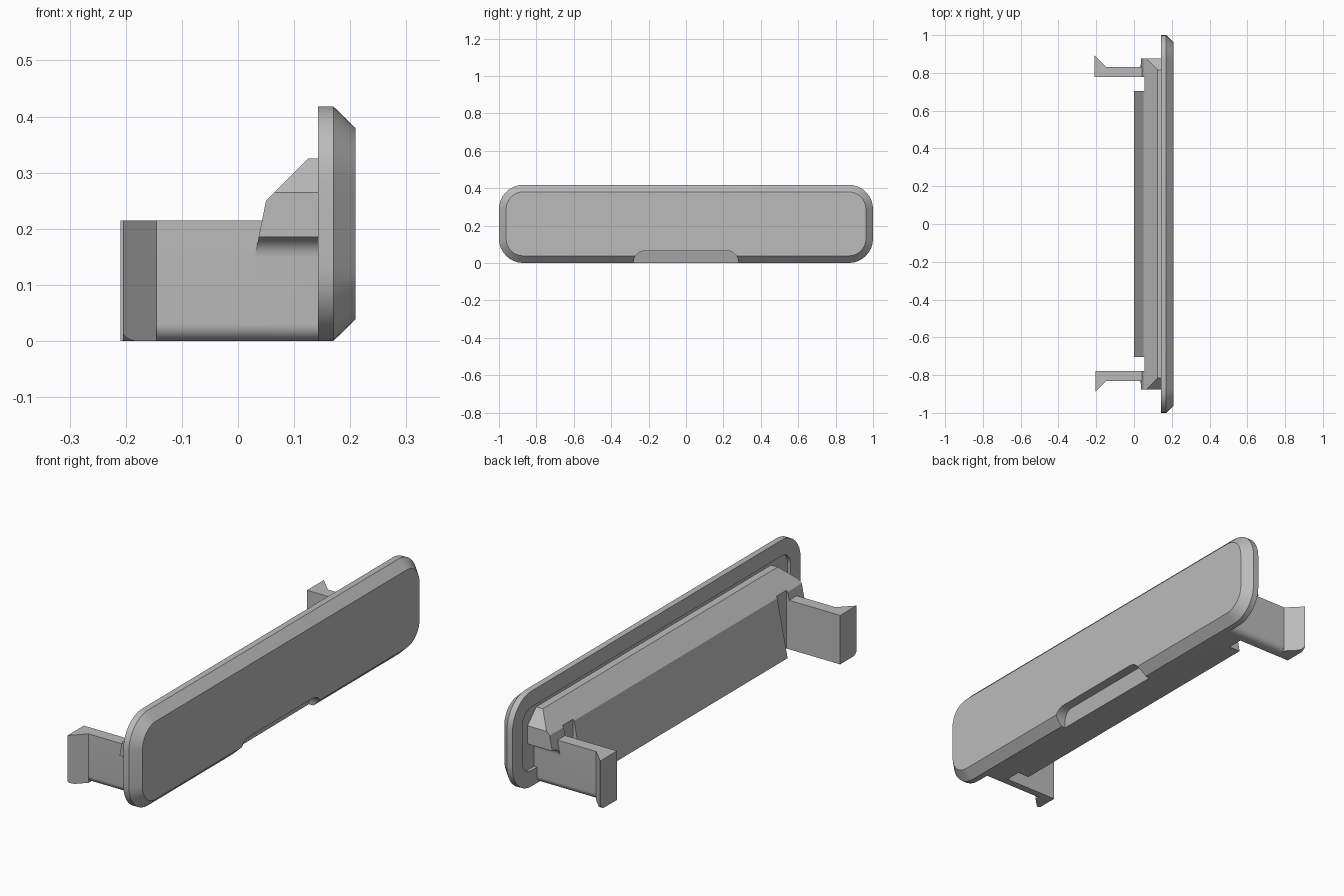
import bpy, bmesh, math
from mathutils import Vector

old = bpy.data.objects.get("Cube")
if old:
    bpy.data.objects.remove(old, do_unlink=True)

grey = bpy.data.materials.new("light_grey_plastic")
grey.use_nodes = True
colour = (0.5, 0.5, 0.5, 1)
grey.diffuse_color = colour
grey.node_tree.nodes["Principled BSDF"].inputs["Base Color"].default_value = colour


def arc(cu, cv, r, start, end, steps=8):
    """Points on an arc, angles in degrees."""
    angles = [math.radians(start + (end - start) * i / steps) for i in range(steps + 1)]
    return [(cu + r * math.cos(a), cv + r * math.sin(a)) for a in angles]


def finish(bm, name):
    bmesh.ops.recalc_face_normals(bm, faces=bm.faces[:])
    mesh = bpy.data.meshes.new(name)
    bm.to_mesh(mesh)
    bm.free()
    mesh.materials.append(grey)
    ob = bpy.data.objects.new(name, mesh)
    bpy.context.collection.objects.link(ob)
    return ob


def loft(rings):
    """Capped skin through rings of equal point count."""
    bm = bmesh.new()
    loops = [[bm.verts.new(p) for p in ring] for ring in rings]
    for a, b in zip(loops, loops[1:]):
        for i in range(len(a)):
            j = (i + 1) % len(a)
            bm.faces.new((a[i], a[j], b[j], b[i]))
    bm.faces.new(loops[0])
    bm.faces.new(loops[-1])
    bmesh.ops.recalc_face_normals(bm, faces=bm.faces[:])
    return bm


def prism_x(profile, x0, x1):
    return loft([[(x, y, z) for y, z in profile] for x in (x0, x1)])


def slice_off(bm, point, normal):
    """Remove everything beyond a plane and cap the cut."""
    cut = bmesh.ops.bisect_plane(bm, geom=bm.verts[:] + bm.edges[:] + bm.faces[:],
                                 plane_co=Vector(point), plane_no=Vector(normal),
                                 clear_outer=True)
    edges = [e for e in cut["geom_cut"] if isinstance(e, bmesh.types.BMEdge)]
    bmesh.ops.contextual_create(bm, geom=edges)


def carve(target, cutter):
    mod = target.modifiers.new("carve", 'BOOLEAN')
    mod.operation = 'DIFFERENCE'
    mod.solver = 'EXACT'
    mod.object = cutter
    bpy.context.view_layer.objects.active = target
    bpy.ops.object.modifier_apply(modifier=mod.name)


def rounded_ring(x, inset):
    """Rounded rectangle outline of the cover, shrunk by inset."""
    r = 0.13 - inset
    low, high = 0.13, 0.288
    pts = (arc(0.87, high, r, 0, 90) + arc(-0.87, high, r, 90, 180)
           + arc(-0.87, low, r, 180, 270) + arc(0.87, low, r, 270, 360))
    return [(x, y, z) for y, z in pts]


# Cover plate: chamfered outside, shallow recess on the inside
cover = finish(loft([rounded_ring(0.157, 0.07), rounded_ring(0.143, 0.07),
                     rounded_ring(0.143, 0), rounded_ring(0.17, 0),
                     rounded_ring(0.209, 0.038)]), "cover_plate")

# Wedge body behind the cover, with sloped shoulders at both ends
wedge = [(0, 0), (0.05, 0.25), (0.125, 0.325), (0.16, 0.325), (0.16, 0)]
bm = loft([[(x, y, z) for x, z in wedge] for y in (-0.875, 0.875)])
for s in (1, -1):
    slice_off(bm, (0, s * 0.875, 0.265), (0, s, 1))
body = finish(bm, "wedge_body")

cutters = []
for s in (1, -1):
    # Slot beside each clip
    slot = [(s * y, z) for y, z in ((0.705, -0.1), (0.777, -0.1), (0.777, 0.4), (0.705, 0.4))]
    cutters.append(finish(prism_x(slot, -0.1, 0.056), "slot_cutter"))
    # Filleted undercut below each shoulder
    under = ([(0.8, -0.05)] + arc(0.8, 0.03, 0.03, -90, 0)
             + arc(0.865, 0.15, 0.035, 180, 90) + [(0.95, 0.185), (0.95, -0.05)])
    cutters.append(finish(prism_x([(s * y, z) for y, z in under], -0.1, 0.2), "undercut_cutter"))
for c in cutters:
    carve(body, c)

# Finger notch in the lower edge of the cover
notch = ([(0.28, -0.05)] + arc(0.22, 0.005, 0.06, 0, 90)
         + arc(-0.22, 0.005, 0.06, 90, 180) + [(-0.28, -0.05)])
bm = prism_x(notch, 0.147, 0.3)
for v in bm.verts:
    if v.co.x < 0.2:
        v.co.x += 0.3 * max(v.co.z, 0)
notch_cutter = finish(bm, "notch_cutter")
cutters.append(notch_cutter)
carve(cover, notch_cutter)
carve(body, notch_cutter)
for c in cutters:
    bpy.data.objects.remove(c, do_unlink=True)

# Snap clips: a straight arm and a hooked tip at each end
parts = [cover, body]
for s, side, tip in ((1, "back", -0.209), (-1, "front", -0.205)):
    def clip_profile(outer):
        pts = ([(0.777, 0)] + arc(outer - 0.03, 0.03, 0.03, -90, 0)
               + [(outer, 0.215), (0.777, 0.215)])
        return [(s * y, z) for y, z in pts]

    parts.append(finish(prism_x(clip_profile(0.83), -0.145, 0.158), side + "_clip_arm"))
    bm = prism_x(clip_profile(0.895), tip, -0.145)
    slice_off(bm, (-0.145, s * 0.83, 0), (1, s, 0))
    parts.append(finish(bm, side + "_clip_hook"))

# Smooth the rounded edges, keep the corners crisp
bpy.ops.object.select_all(action='DESELECT')
for ob in parts:
    ob.select_set(True)
bpy.context.view_layer.objects.active = cover
bpy.ops.object.shade_smooth_by_angle(angle=math.radians(25))
